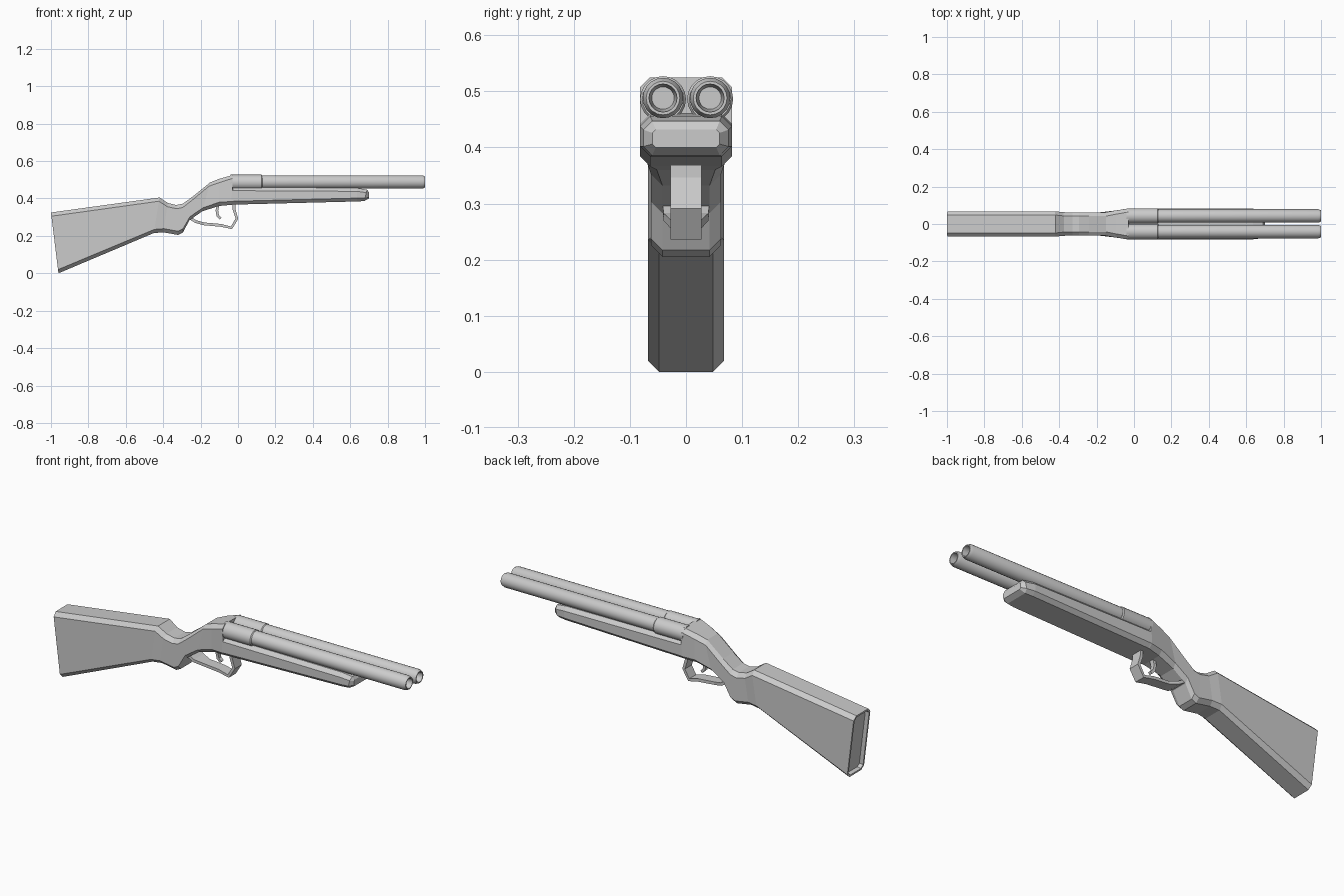
import bpy, bmesh, math
from mathutils import Vector

if "Cube" in bpy.data.objects:
    bpy.data.objects.remove(bpy.data.objects["Cube"])


def finish(name, bm, smooth=False):
    bmesh.ops.recalc_face_normals(bm, faces=bm.faces[:])
    me = bpy.data.meshes.new(name)
    bm.to_mesh(me)
    bm.free()
    ob = bpy.data.objects.new(name, me)
    bpy.context.collection.objects.link(ob)
    if smooth:
        bpy.context.view_layer.objects.active = ob
        ob.select_set(True)
        bpy.ops.object.shade_smooth_by_angle(angle=math.radians(35))
        ob.select_set(False)
    return ob


def loft(bm, rings):
    """Skin a list of closed rings and cap both ends; returns the first cap."""
    loops = [[bm.verts.new(p) for p in r] for r in rings]
    n = len(loops[0])
    for a, b in zip(loops, loops[1:]):
        for i in range(n):
            j = (i + 1) % n
            bm.faces.new((a[i], a[j], b[j], b[i]))
    first = bm.faces.new(loops[0])
    bm.faces.new(loops[-1][::-1])
    return first


def section(xt, zt, xb, zb, w, c):
    """Chamfered cross-section between a top and a bottom point."""
    top, bot = Vector((xt, 0, zt)), Vector((xb, 0, zb))
    d = (bot - top).normalized() * c
    k = w - c
    half = [(top, k), (top + d, w), (bot - d, w), (bot, k)]
    return ([p + Vector((0, y, 0)) for p, y in half] +
            [p - Vector((0, y, 0)) for p, y in reversed(half)])


# wooden stock, grip, receiver and fore-end in one body
stations = [
    (-1.0, .325, -.96, 0, .068, .02), (-.42, .405, -.45, .215, .068, .02),
    (-.375, .376, -.40, .219, .063, .02), (-.33, .365, -.32, .205, .062, .02),
    (-.295, .372, -.295, .217, .062, .02), (-.24, .412, -.26, .283, .062, .02),
    (-.15, .485, -.19, .332, .062, .02), (-.10, .505, -.10, .36, .072, .02),
    (-.03, .525, -.035, .366, .082, .018), (-.028, .46, -.028, .367, .082, .018),
    (.635, .456, .635, .384, .082, .018), (.69, .447, .675, .386, .076, .016),
    (.70, .432, .70, .40, .06, .006),
]
bm = bmesh.new()
butt = loft(bm, [section(*s) for s in stations])
bmesh.ops.recalc_face_normals(bm, faces=bm.faces[:])
# shallow recess in the butt
bmesh.ops.inset_region(bm, faces=[butt], thickness=.01)
bmesh.ops.inset_region(bm, faces=[butt], thickness=.002, depth=-.02)
finish("stock_body", bm)


def turned(name, y, z, profile, sides=20):
    """Round part along x from (x, radius) pairs."""
    bm = bmesh.new()
    loft(bm, [[(x, y + r * math.cos(2 * math.pi * i / sides),
                z + r * math.sin(2 * math.pi * i / sides)) for i in range(sides)]
              for x, r in profile])
    return finish(name, bm, True)


# barrels with hollow muzzles, and breech sleeves
for side, y in (("left", .043), ("right", -.041)):
    turned(side + "_barrel", y, .488,
           [(-.03, .036), (.985, .036), (1.0, .030), (1.0, .025), (.94, .020)])
    turned(side + "_breech_sleeve", y, .486, [(-.04, .041), (.125, .041), (.13, .037)])


def strap(name, path, t):
    """Flat strip following (x, z, half width) points with thickness t."""
    pts = [Vector((x, 0, z)) for x, z, w in path]
    rings = []
    for i, p in enumerate(pts):
        d = (pts[min(i + 1, len(pts) - 1)] - pts[max(i - 1, 0)]).normalized()
        n = Vector((-d.z, 0, d.x)) * t / 2
        w = Vector((0, path[i][2], 0))
        rings.append([p + n + w, p + n - w, p - n - w, p - n + w])
    bm = bmesh.new()
    loft(bm, rings)
    return finish(name, bm)


# trigger guard and trigger
strap("trigger_guard", [(-.265, .30, .042), (-.225, .276, .04), (-.18, .264, .028),
                        (-.09, .256, .028), (-.035, .243, .028), (-.006, .292, .028),
                        (-.022, .345, .028), (-.022, .375, .028)], .015)
strap("trigger", [(-.105, .37, .011), (-.113, .335, .011),
                  (-.108, .308, .01), (-.092, .292, .008)], .014)
